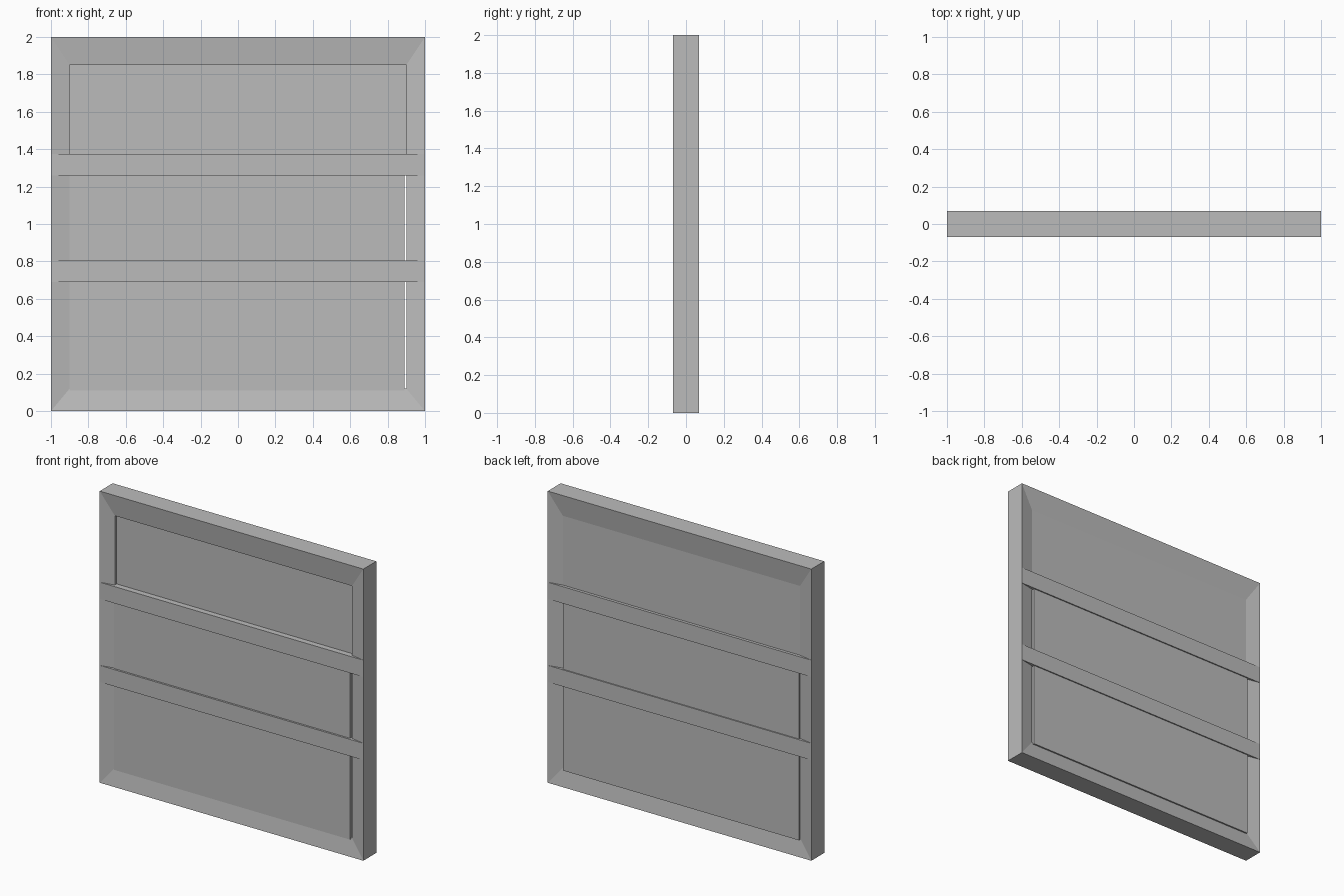
import bpy, bmesh

cube = bpy.data.objects.get("Cube")
if cube:
    bpy.data.objects.remove(cube, do_unlink=True)

HALF = 0.07      # half thickness of the panel
INNER = 0.05     # half thickness at the inner edge of the frame

grey = bpy.data.materials.new("plain_grey")
grey.use_nodes = True
grey.diffuse_color = (0.5, 0.5, 0.5, 1)
grey.node_tree.nodes["Principled BSDF"].inputs["Base Color"].default_value = (0.5, 0.5, 0.5, 1)


def add_object(name, bm):
    bmesh.ops.recalc_face_normals(bm, faces=bm.faces)
    mesh = bpy.data.meshes.new(name)
    bm.to_mesh(mesh)
    bm.free()
    mesh.materials.append(grey)
    obj = bpy.data.objects.new(name, mesh)
    bpy.context.collection.objects.link(obj)
    return obj


def box(name, x, y, z):
    """Box between the (low, high) limits on each axis."""
    bm = bmesh.new()
    bmesh.ops.create_cube(bm, size=1)
    for v in bm.verts:
        v.co = [low + (c + 0.5) * (high - low)
                for c, (low, high) in zip(v.co, (x, y, z))]
    return add_object(name, bm)


def frame(name):
    """Mitred frame whose faces slope in towards the opening."""
    bm = bmesh.new()

    def loop(half, low, high, y):
        return [bm.verts.new((x, y, z)) for x, z in
                ((-half, low), (half, low), (half, high), (-half, high))]

    loops = [loop(1, 0, 2, -HALF), loop(0.9, 0.12, 1.85, -INNER),
             loop(0.9, 0.12, 1.85, INNER), loop(1, 0, 2, HALF)]
    for i, a in enumerate(loops):
        b = loops[(i + 1) % len(loops)]
        for j in range(4):
            k = (j + 1) % 4
            bm.faces.new((a[j], a[k], b[k], b[j]))
    return add_object(name, bm)


# Outer frame and the two cross rails
frame("outer_frame")
box("upper_rail", (-1, 1), (-HALF, HALF), (1.26, 1.375))
box("lower_rail", (-1, 1), (-HALF, HALF), (0.69, 0.805))

# Top panel is set back at the front; the others stand slightly proud
box("top_panel", (-0.9, 0.9), (-0.03, INNER), (1.32, 1.85))
box("middle_panel", (-0.9, 0.89), (-0.057, 0.062), (0.75, 1.32))
box("bottom_panel", (-0.9, 0.89), (-0.057, 0.062), (0.11, 0.75))
